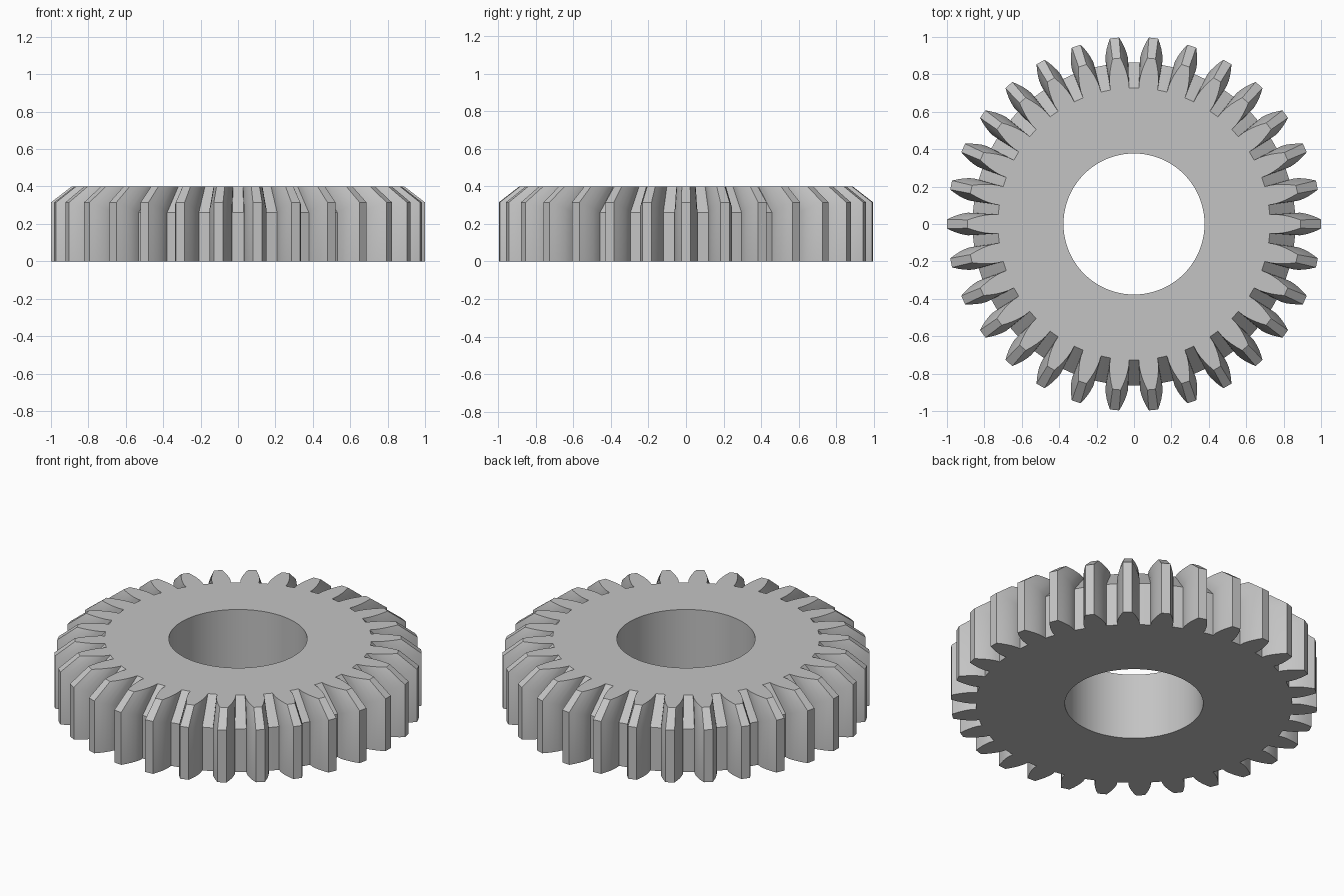
import bpy, bmesh, math

cube = bpy.data.objects.get("Cube")
if cube:
    bpy.data.objects.remove(cube, do_unlink=True)

TEETH = 30
HEIGHT = 0.4
BORE = 0.377
TIP, ROOT, BASE = 1.0, 0.863, 0.881          # lower spur profile radii
TIP_TOP, ROOT_TOP = 0.89, 0.727              # same profile on the top face
TIP_Z, ROOT_Z = 0.315, 0.26                  # where the bevel begins
FLANK_STEPS = 5

grey = bpy.data.materials.new("steel grey")
grey.use_nodes = True
colour = (0.55, 0.55, 0.55, 1)
grey.diffuse_color = colour
grey.node_tree.nodes["Principled BSDF"].inputs["Base Color"].default_value = colour


def half_angle(r):
    """Involute tooth half angle at radius r."""
    a = math.acos(min(1, BASE / r))
    return math.radians(3.95) - (math.tan(a) - a)


# One tooth as (angle, fraction from root to tip), root arc midpoint first
flank = []
for i in range(FLANK_STEPS + 1):
    t = i / FLANK_STEPS
    flank.append((half_angle(ROOT + (TIP - ROOT) * t), t))
tooth = [(-math.pi / TEETH, 0)]
tooth += [(-a, t) for a, t in flank] + [(a, t) for a, t in reversed(flank)]
outline = [(2 * math.pi * k / TEETH + a, t) for k in range(TEETH) for a, t in tooth]

bm = bmesh.new()


def ring(root_r, tip_r, root_z, tip_z):
    verts = []
    for a, t in outline:
        r = root_r + (tip_r - root_r) * t
        z = root_z + (tip_z - root_z) * t
        verts.append(bm.verts.new((r * math.cos(a), r * math.sin(a), z)))
    return verts


# Bore bottom, spur bottom, bevel start, bevel top, bore top
rings = [
    ring(BORE, BORE, 0, 0),
    ring(ROOT, TIP, 0, 0),
    ring(ROOT, TIP, ROOT_Z, TIP_Z),
    ring(ROOT_TOP, TIP_TOP, HEIGHT, HEIGHT),
    ring(BORE, BORE, HEIGHT, HEIGHT),
]
count = len(outline)
for lower, upper in zip(rings, rings[1:] + rings[:1]):
    for i in range(count):
        j = (i + 1) % count
        bm.faces.new((lower[i], lower[j], upper[j], upper[i]))
bmesh.ops.recalc_face_normals(bm, faces=bm.faces)

mesh = bpy.data.meshes.new("gear_wheel")
bm.to_mesh(mesh)
bm.free()
mesh.materials.append(grey)
gear = bpy.data.objects.new("gear_wheel", mesh)
bpy.context.collection.objects.link(gear)

# Smooth the flanks and bore while keeping the edges crisp
bpy.ops.object.select_all(action="DESELECT")
gear.select_set(True)
bpy.context.view_layer.objects.active = gear
bpy.ops.object.shade_smooth_by_angle(angle=math.radians(25))
